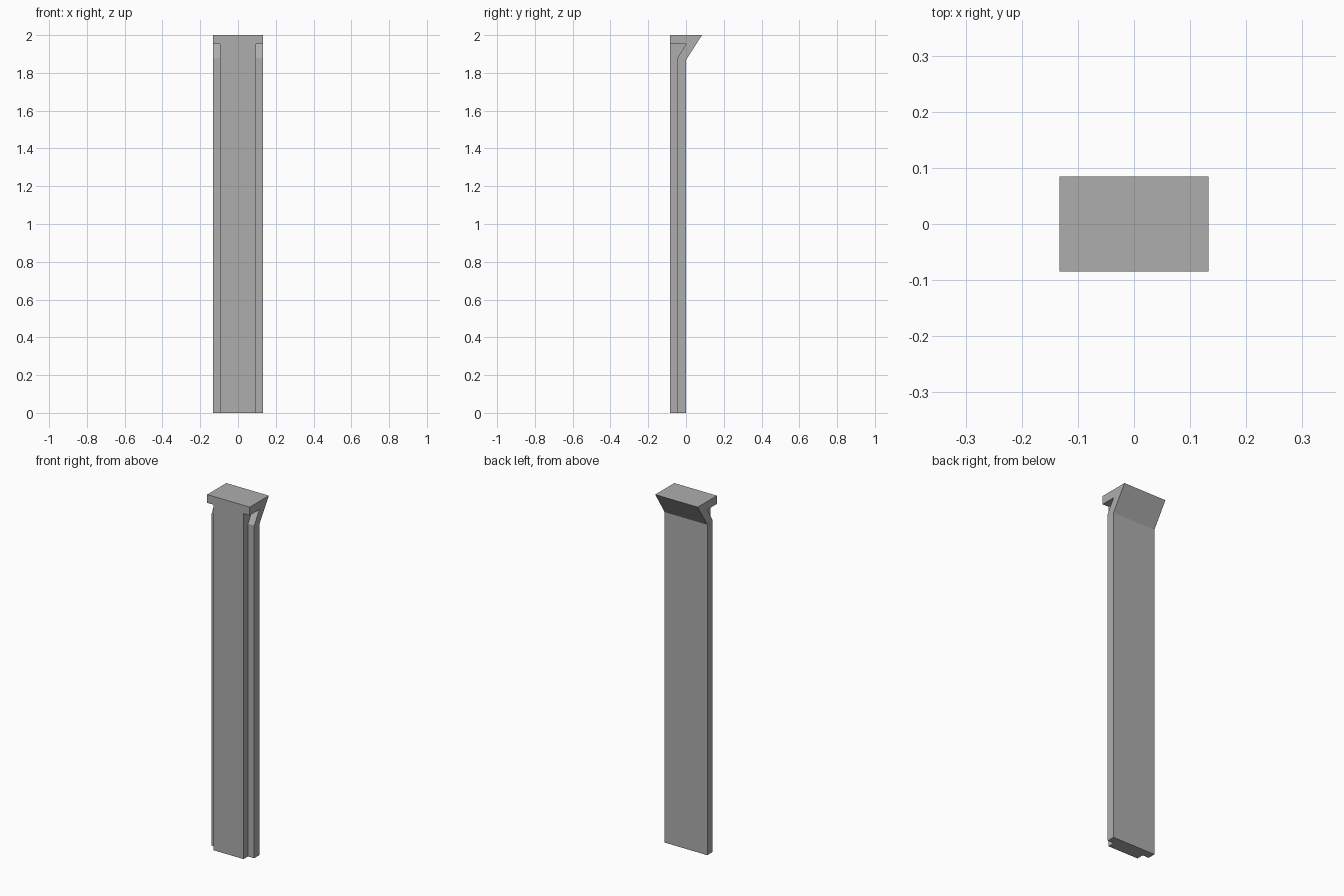
import bpy
import bmesh

cube = bpy.data.objects.get("Cube")
if cube:
    bpy.data.objects.remove(cube, do_unlink=True)

HALF_W, HALF_D, HEIGHT = 0.133, 0.085, 2.0
CORE_W = 0.094          # half width of the raised front panel

grey = bpy.data.materials.new("plain grey")
grey.use_nodes = True
colour = (0.42, 0.42, 0.42, 1)
grey.diffuse_color = colour
grey.node_tree.nodes["Principled BSDF"].inputs["Base Color"].default_value = colour


def extrude_profile(name, profile, x0, x1):
    """Extrude a (y, z) outline along x."""
    bm = bmesh.new()
    face = bm.faces.new([bm.verts.new((x0, y, z)) for y, z in profile])
    geom = bmesh.ops.extrude_face_region(bm, geom=[face])["geom"]
    moved = [g for g in geom if isinstance(g, bmesh.types.BMVert)]
    bmesh.ops.translate(bm, verts=moved, vec=(x1 - x0, 0, 0))
    bmesh.ops.recalc_face_normals(bm, faces=bm.faces)
    mesh = bpy.data.meshes.new(name)
    bm.to_mesh(mesh)
    bm.free()
    mesh.materials.append(grey)
    obj = bpy.data.objects.new(name, mesh)
    bpy.context.collection.objects.link(obj)
    return obj


# Post with a head that flares out to the back
post = extrude_profile("post", [
    (-HALF_D, 0), (0, 0), (0, 1.868), (HALF_D, HEIGHT), (-HALF_D, HEIGHT),
], -HALF_W, HALF_W)

# Side rebates: open at the front and foot, sloping back under the head
rebate = [(-0.2, -0.1), (-0.045, -0.1), (-0.045, 1.88), (0, 1.953), (-0.2, 1.953)]
bpy.context.view_layer.objects.active = post
for side, sign in (("left", 1), ("right", -1)):
    cutter = extrude_profile(side + "_rebate_cutter", rebate,
                             sign * CORE_W, sign * (HALF_W + 0.1))
    cutter.hide_render = True
    mod = post.modifiers.new(side + "_rebate", "BOOLEAN")
    mod.operation = "DIFFERENCE"
    mod.solver = "EXACT"
    mod.object = cutter
    bpy.ops.object.modifier_apply(modifier=mod.name)
    bpy.data.objects.remove(cutter, do_unlink=True)
